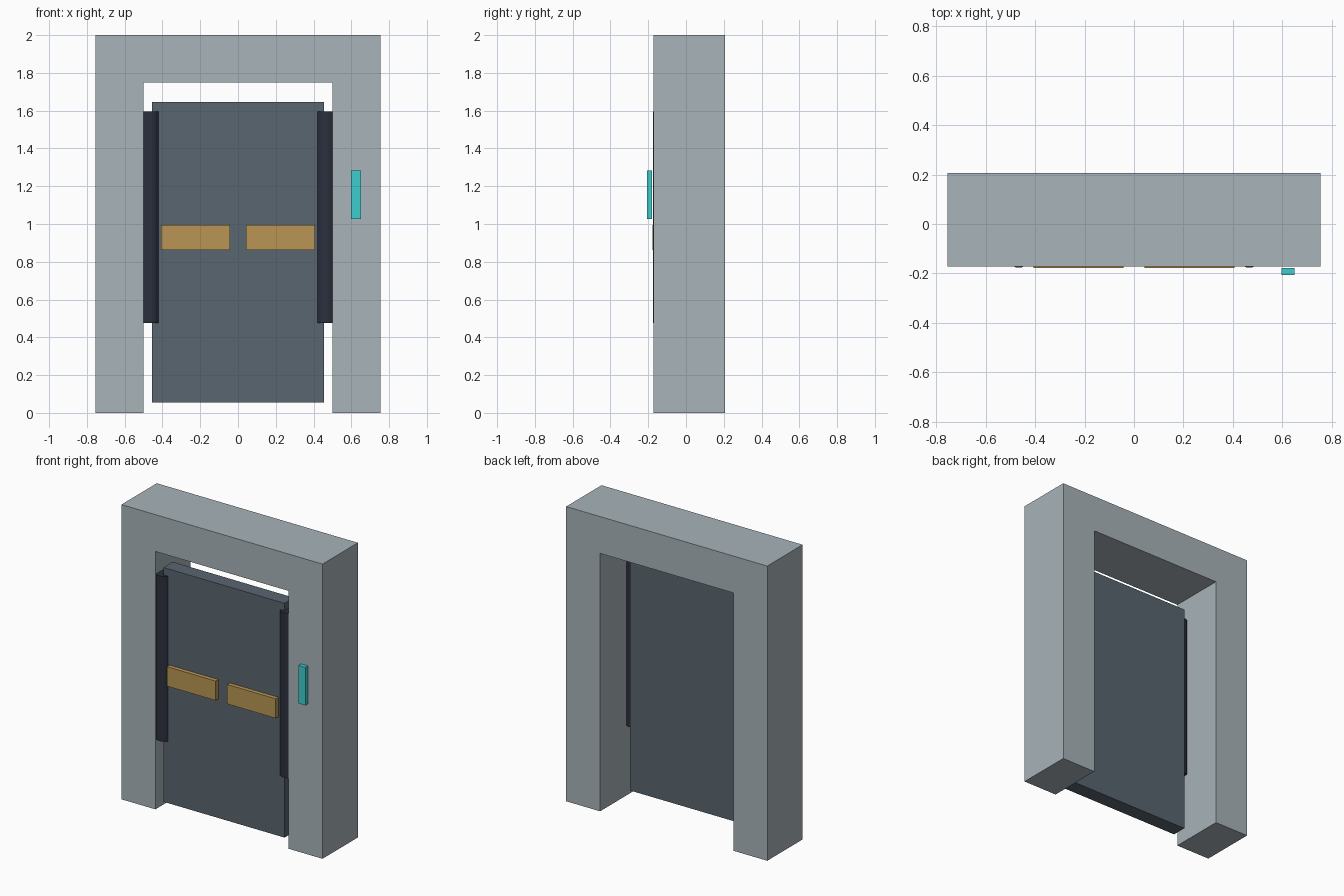
import bpy
import bmesh
import math
from mathutils import Matrix

default = bpy.data.objects.get("Cube")
if default:
    bpy.data.objects.remove(default, do_unlink=True)


def material(name, r, g, b):
    linear = [((c / 255 + 0.055) / 1.055) ** 2.4 for c in (r, g, b)] + [1.0]
    mat = bpy.data.materials.new(name)
    mat.use_nodes = True
    mat.diffuse_color = linear
    mat.node_tree.nodes["Principled BSDF"].inputs["Base Color"].default_value = linear
    return mat


concrete = material("concrete grey", 168, 179, 184)
steel = material("slate steel", 90, 102, 112)
dark = material("dark metal", 43, 48, 61)
amber = material("amber", 185, 149, 83)
cyan = material("cyan", 62, 205, 205)


def finish(name, bm, mat):
    bmesh.ops.recalc_face_normals(bm, faces=bm.faces)
    mesh = bpy.data.meshes.new(name)
    bm.to_mesh(mesh)
    bm.free()
    mesh.materials.append(mat)
    obj = bpy.data.objects.new(name, mesh)
    bpy.context.collection.objects.link(obj)
    return obj


def box(name, mat, x, y, z):
    """Box spanning the given (low, high) ranges."""
    bm = bmesh.new()
    bmesh.ops.create_cube(bm, size=1)
    spans = (x, y, z)
    bmesh.ops.scale(bm, vec=[b - a for a, b in spans], verts=bm.verts)
    bmesh.ops.translate(bm, vec=[(a + b) / 2 for a, b in spans], verts=bm.verts)
    return finish(name, bm, mat)


def post(name, mat, x, y, radius, low, high, sides=16):
    """Upright flat-sided cylinder with one face to the front."""
    bm = bmesh.new()
    place = Matrix.Translation((x, y, (low + high) / 2)) @ Matrix.Rotation(math.pi / sides, 4, "Z")
    bmesh.ops.create_cone(bm, cap_ends=True, segments=sides, radius1=radius,
                          radius2=radius, depth=high - low, matrix=place)
    return finish(name, bm, mat)


# Door frame: an upside-down U profile pushed back
FRONT, BACK = -0.172, 0.207
half_outline = [(0.5, 1.75), (0.5, 0), (0.755, 0), (0.755, 2)]
outline = half_outline + [(-x, z) for x, z in reversed(half_outline)]
bm = bmesh.new()
face = bm.faces.new([bm.verts.new((x, FRONT, z)) for x, z in outline])
pushed = bmesh.ops.extrude_face_region(bm, geom=[face], use_keep_orig=True)
bmesh.ops.translate(bm, vec=(0, BACK - FRONT, 0),
                    verts=[v for v in pushed["geom"] if isinstance(v, bmesh.types.BMVert)])
finish("door_frame", bm, concrete)

# Door slab
box("door_panel", steel, (-0.455, 0.455), (-0.15, -0.05), (0.055, 1.645))

# Side posts and push plates, mirrored
for side, s in (("left", 1), ("right", -1)):
    post(side + "_post", dark, s * 0.467, -0.121, 0.056, 0.475, 1.595)
    box(side + "_push_plate", amber, sorted((s * 0.043, s * 0.408)), (-0.178, -0.149), (0.863, 0.995))

# Control pad on the frame
box("control_pad", cyan, (0.598, 0.65), (-0.207, -0.179), (1.026, 1.284))
